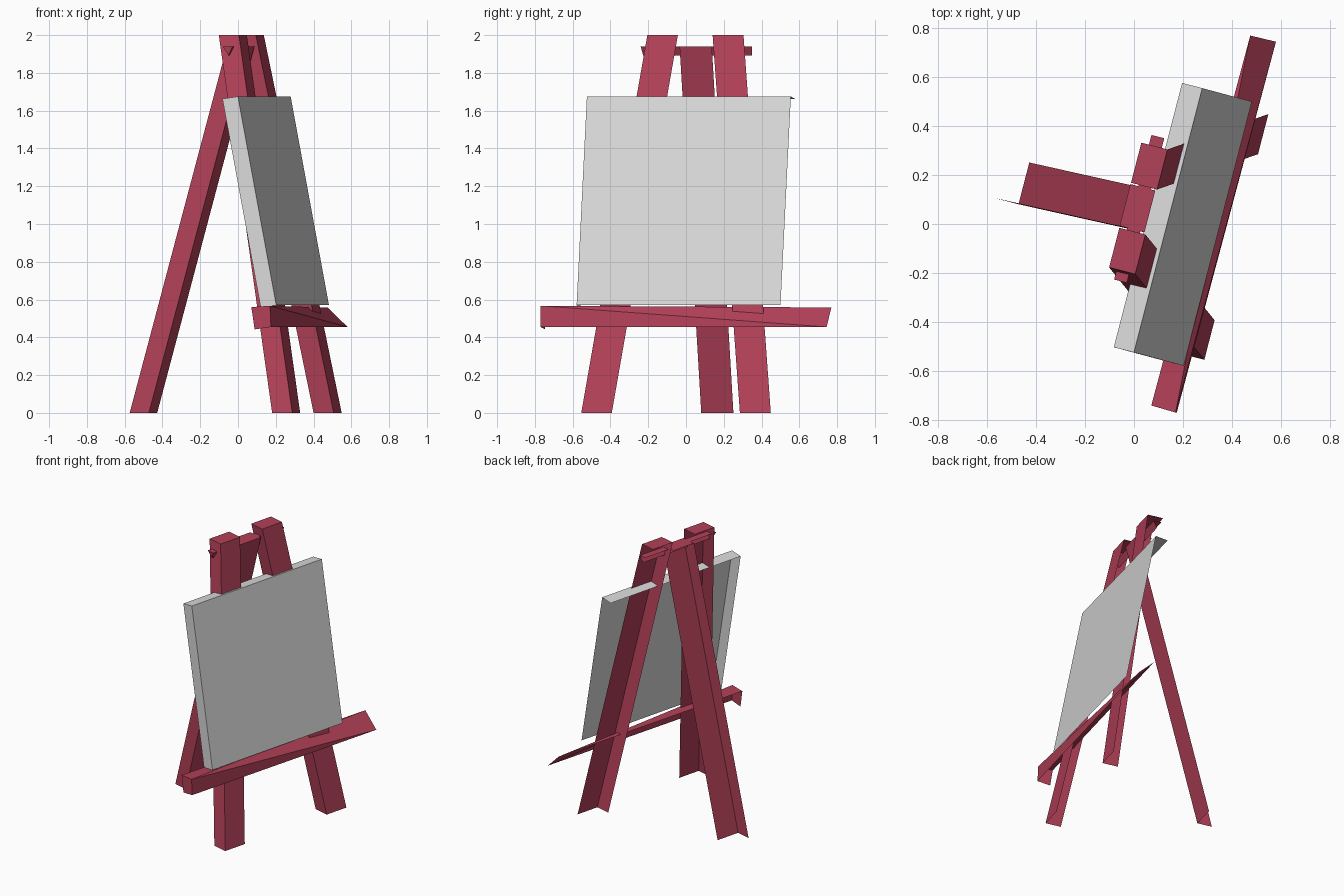
import bpy, math
from mathutils import Matrix

cube = bpy.data.objects.get("Cube")
if cube:
    bpy.data.objects.remove(cube, do_unlink=True)

# The whole easel is turned about z: local x points forward, local y to the side
TURN = Matrix.Rotation(math.radians(-14.5), 4, 'Z')


def material(name, rgb):
    mat = bpy.data.materials.new(name)
    mat.use_nodes = True
    mat.diffuse_color = (*rgb, 1)
    mat.node_tree.nodes["Principled BSDF"].inputs["Base Color"].default_value = (*rgb, 1)
    return mat


def surface(name, verts, faces, mat):
    mesh = bpy.data.meshes.new(name)
    mesh.from_pydata(verts, [], faces)
    mesh.transform(TURN)
    mesh.materials.append(mat)
    obj = bpy.data.objects.new(name, mesh)
    bpy.context.collection.objects.link(obj)
    return obj


def open_board(name, mat, bottom, top, width, depth, drop=0):
    """Leaning board with front, right side and top; back, left and underside are open.
    bottom and top are the front right corners."""
    verts = []
    for x, y, z in (bottom, top):
        verts += [(x, y, z), (x, y + width, z),
                  (x - depth, y + width, z - drop), (x - depth, y, z - drop)]
    front, right, cap = (0, 1, 5, 4), (3, 0, 4, 7), (4, 5, 6, 7)
    return surface(name, verts, [front, right, cap], mat)


red = material("red_wood", (0.45, 0.052, 0.098))
grey = material("canvas_grey", (0.70, 0.70, 0.70))

# Legs
open_board("right_leg", red, (0.417, -0.465, 0), (0.056, -0.197, 2), 0.167, 0.11)
open_board("left_leg", red, (0.419, 0.403, 0), (0.056, 0.160, 2), 0.169, 0.11)
open_board("rear_leg", red, (-0.477, -0.04, 0), (0.05, -0.022, 1.94), 0.176, 0.105)

# Canvas
open_board("canvas", grey, (0.341, -0.510, 0.57), (0.131, -0.508, 1.675), 1.115, 0.085, 0.012)

# Tray, tapering to a slanted edge at its left end
tray = [(0.362, -0.703, 0.455), (0.357, -0.703, 0.567),
        (0.254, -0.70, 0.56), (0.272, -0.70, 0.442),
        (0.375, 0.866, 0.455), (0.267, 0.864, 0.558)]
surface("tray", tray, [(0, 4, 1), (1, 4, 5), (3, 0, 1, 2), (1, 5, 2)], red)

# Crossbar behind the leg tops, a slim wedge in section
bar = []
for y, inset in ((-0.24, 0.008), (0.37, -0.008)):
    bar += [(-0.022, y, 1.94), (0.032, y, 1.94), (0.008, y + inset, 1.893)]
surface("crossbar", bar, [(1, 4, 3, 0), (2, 5, 4, 1), (0, 2, 1)], red)
